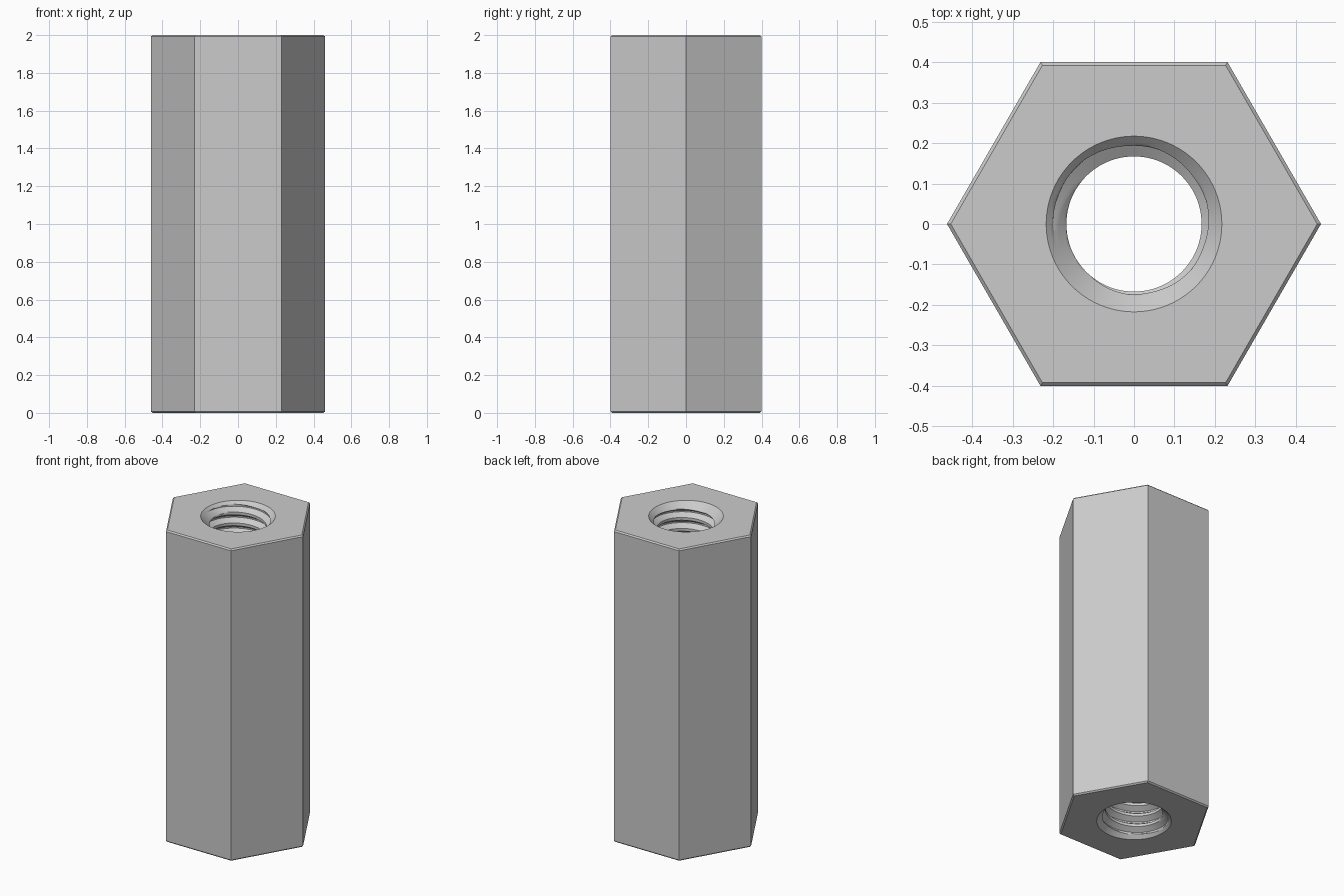
import bpy, bmesh, math

cube = bpy.data.objects.get("Cube")
if cube:
    bpy.data.objects.remove(cube, do_unlink=True)

HEIGHT = 2.0
CORNER = 0.8 / math.sqrt(3)      # hexagon corner radius, 0.8 across flats
EDGE = 0.008                     # outer edge chamfer
MINOR, MAJOR, MOUTH = 0.167, 0.2, 0.217
PITCH, STEPS, SEGS = 0.07, 16, 96
TURNS = 34
START = 1.9755 - 31 * PITCH      # thread starts below the base and is clipped

bm = bmesh.new()


# Threaded bore: rows follow the helix, clipped at both ends
def thread_radius(row):
    u = row % STEPS
    if u <= 4:
        t = 0                    # crest
    elif u < 9:
        t = (u - 4) / 5          # lower flank
    elif u <= 11:
        t = 1                    # root
    else:
        t = (STEPS - u) / 5      # upper flank
    return MINOR + (MAJOR - MINOR) * t


cache = {}


def bore_vert(col, row):
    if col == SEGS:
        col, row = 0, row + STEPS
    z = START + PITCH * (row / STEPS + col / SEGS)
    z = min(max(z, 0.0), HEIGHT)
    key = (col, round(z, 6))
    if key not in cache:
        countersink = MOUTH - min(z, HEIGHT - z)
        r = max(thread_radius(row), countersink)
        a = math.tau * col / SEGS
        cache[key] = bm.verts.new((r * math.cos(a), r * math.sin(a), z))
    return cache[key]


for col in range(SEGS):
    for row in range((TURNS - 1) * STEPS):
        loop = [bore_vert(col, row), bore_vert(col + 1, row),
                bore_vert(col + 1, row + 1), bore_vert(col, row + 1)]
        loop = list(dict.fromkeys(loop))
        if len(loop) > 2:
            bm.faces.new(loop)


# Hexagonal body with chamfered ends
def hex_ring(inset, z):
    r = CORNER - inset / math.cos(math.pi / 6)
    return [bm.verts.new((r * math.cos(k * math.pi / 3),
                          r * math.sin(k * math.pi / 3), z)) for k in range(6)]


rings = [hex_ring(EDGE, 0), hex_ring(0, EDGE),
         hex_ring(0, HEIGHT - EDGE), hex_ring(EDGE, HEIGHT)]
for low, high in zip(rings, rings[1:]):
    for k in range(6):
        n = (k + 1) % 6
        bm.faces.new((low[k], low[n], high[n], high[k]))

# Flat end faces, one sector per side, around the bore mouth
arc = SEGS // 6
for ring, z in ((rings[0], 0.0), (rings[-1], HEIGHT)):
    for k in range(6):
        mouth = [cache[((k * arc + s) % SEGS, z)] for s in range(arc, -1, -1)]
        bm.faces.new([ring[k], ring[(k + 1) % 6]] + mouth)

bmesh.ops.recalc_face_normals(bm, faces=bm.faces)
mesh = bpy.data.meshes.new("hex_standoff")
bm.to_mesh(mesh)
bm.free()
body = bpy.data.objects.new("hex_standoff", mesh)
bpy.context.collection.objects.link(body)

# Plain metal colour
metal = bpy.data.materials.new("grey_metal")
metal.use_nodes = True
colour = (0.6, 0.6, 0.6, 1)
metal.diffuse_color = colour
metal.node_tree.nodes["Principled BSDF"].inputs["Base Color"].default_value = colour
mesh.materials.append(metal)

bpy.ops.object.select_all(action="DESELECT")
body.select_set(True)
bpy.context.view_layer.objects.active = body
bpy.ops.object.shade_smooth_by_angle(angle=math.radians(25))
